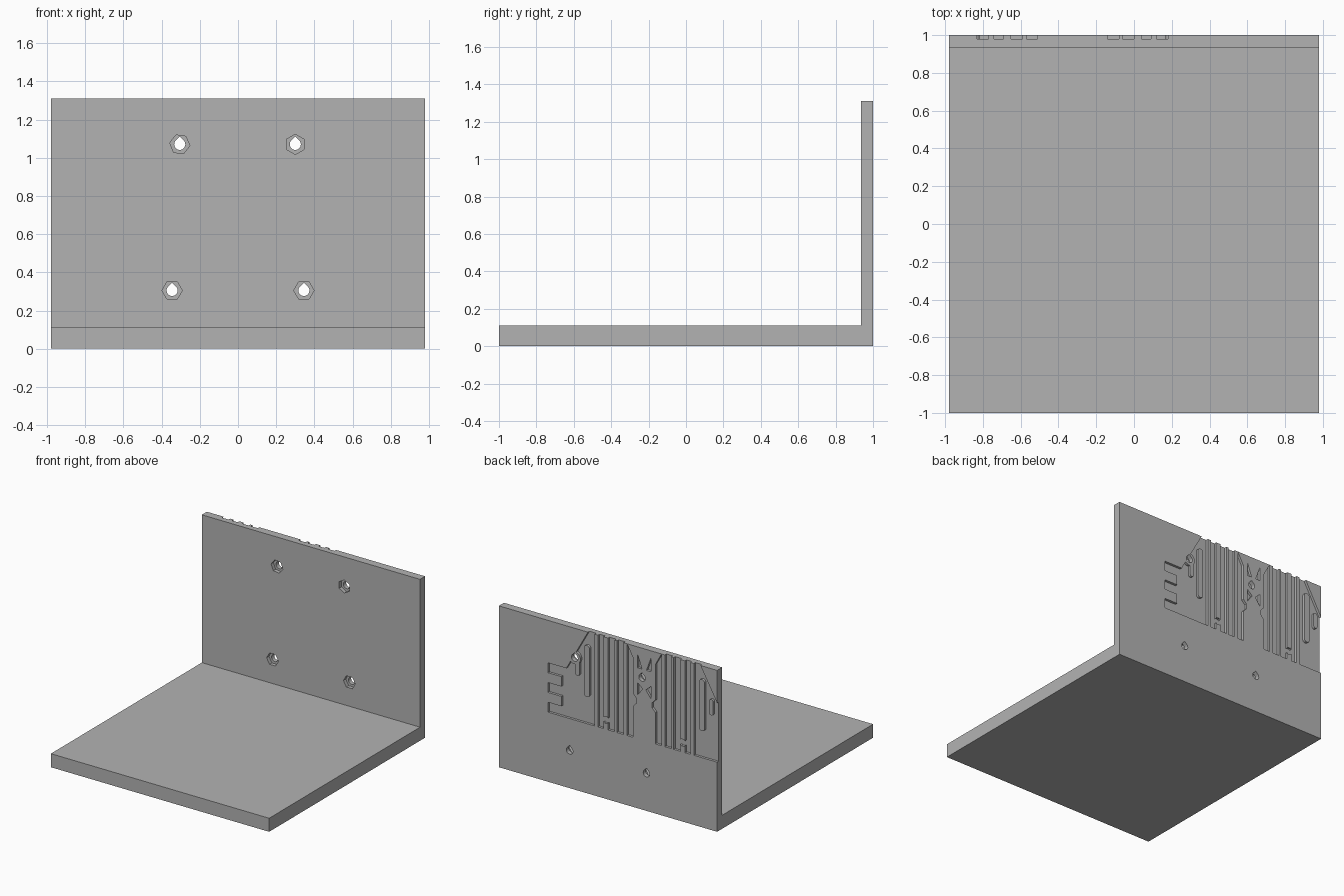
import bpy, bmesh, math

cube = bpy.data.objects.get("Cube")
if cube:
    bpy.data.objects.remove(cube, do_unlink=True)

grey = bpy.data.materials.new("plain_grey")
grey.use_nodes = True
colour = (0.45, 0.45, 0.45, 1)
grey.diffuse_color = colour
grey.node_tree.nodes["Principled BSDF"].inputs["Base Color"].default_value = colour

FACE = 0.98       # floor of the engraving on the back of the wall
AXIS = -0.325     # mirror line of the engraving
TOP = 1.35        # open end of the grooves, above the wall
LOW = 0.565       # lower edge of the engraving


def prism(name, points, y0, y1):
    """Extrude an outline given in x and z along y."""
    bm = bmesh.new()
    face = bm.faces.new([bm.verts.new((x, y0, z)) for x, z in points])
    out = bmesh.ops.extrude_face_region(bm, geom=[face])
    verts = [v for v in out["geom"] if isinstance(v, bmesh.types.BMVert)]
    bmesh.ops.translate(bm, vec=(0, y1 - y0, 0), verts=verts)
    bmesh.ops.recalc_face_normals(bm, faces=bm.faces)
    mesh = bpy.data.meshes.new(name)
    bm.to_mesh(mesh)
    bm.free()
    mesh.materials.append(grey)
    obj = bpy.data.objects.new(name, mesh)
    bpy.context.collection.objects.link(obj)
    return obj


def cut(target, cutter):
    """Subtract the cutter, then throw it away."""
    cutter.hide_render = True
    mod = target.modifiers.new("cut", "BOOLEAN")
    mod.operation, mod.solver, mod.object = "DIFFERENCE", "EXACT", cutter
    bpy.context.view_layer.objects.active = target
    bpy.ops.object.modifier_apply(modifier=mod.name)
    bpy.data.objects.remove(cutter, do_unlink=True)


def polygon(cx, cz, r, sides, turn=0):
    angles = [math.radians(turn) + math.tau * i / sides for i in range(sides)]
    return [(cx + r * math.cos(a), cz + r * math.sin(a)) for a in angles]


def slot(cx, z0, z1, r):
    """Upright outline with rounded ends."""
    arc = [math.pi * i / 8 for i in range(9)]
    upper = [(cx + r * math.cos(a), z1 - r + r * math.sin(a)) for a in arc]
    lower = [(cx - r * math.cos(a), z0 + r - r * math.sin(a)) for a in arc]
    return upper + lower


def teardrop(cx, cz, r):
    arc = [math.radians(135 + 270 * i / 24) for i in range(25)]
    return [(cx + r * math.cos(a), cz + r * math.sin(a)) for a in arc] + [(cx, cz + r * 1.4)]


def flip(points):
    return [(2 * AXIS - x, z) for x, z in points]


def same(points):
    return points


# L-shaped bracket: thick base and thin upright wall
bracket = prism("bracket", [(-0.98, 0), (0.98, 0), (0.98, 1.31), (-0.98, 1.31)], -1, 1)
cut(bracket, prism("room_cutter", [(-1.1, 0.11), (1.1, 0.11), (1.1, 1.5), (-1.1, 1.5)], -1.1, 0.935))

# Outline of the comb-edged body
STEP = 0.08
comb = []
for i in range(3):
    z = LOW + 2 * i * STEP
    comb += [(0.42, z), (0.54, z), (0.54, z + STEP), (0.42, z + STEP)]
body = [(0.12, LOW)] + comb[1:-1] + [(0.375, LOW + 5 * STEP), (0.158, TOP), (0.12, TOP)]

# Grooves beside the body, then the inner one with its slanted top and bump
grooves = [[(a, LOW), (b, LOW), (b, TOP), (a, TOP)]
           for a, b in ((0.04, 0.09), (-0.06, 0), (-0.14, -0.08))]
grooves.append([(-0.17, LOW), (-0.17, 1.31), (-0.225, 1.21), (-0.225, 0.92),
                (-0.255, 0.89), (-0.255, 0.85), (-0.225, 0.82), (-0.225, LOW)])
grooves.append(polygon(0.02, 0.64, 0.03, 8, 22.5))
# Small triangles around the middle hole
grooves.append([(-0.265, 1.25), (-0.265, 1.14), (-0.305, 1.14)])
grooves.append([(-0.265, 1.02), (-0.265, 0.92), (-0.31, 0.98)])

# Engrave both halves, leaving the raised slots standing
for side in (same, flip):
    recess = prism("body_cutter", side(body), FACE, 1.05)
    islands = [slot(0.192, 0.78, 1.20, 0.025), slot(0.276, 0.93, 1.06, 0.018)]
    if side is same:
        islands.append(polygon(0.3, 1.07, 0.052, 24))
    for island in islands:
        cut(recess, prism("island_cutter", side(island), 0.9, 1.1))
    cut(bracket, recess)
    for groove in grooves:
        cut(bracket, prism("groove_cutter", side(groove), FACE, 1.05))

# Bolt holes with hexagonal nut pockets on the front of the wall
for x, z, turn in ((-0.305, 1.07, -8), (0.3, 1.07, 30), (-0.345, 0.305, 0), (0.345, 0.305, 0)):
    cut(bracket, prism("nut_cutter", polygon(x, z, 0.053, 6, turn), 0.9, 0.965))
    cut(bracket, prism("hole_cutter", teardrop(x, z, 0.029), 0.9, 1.1))
